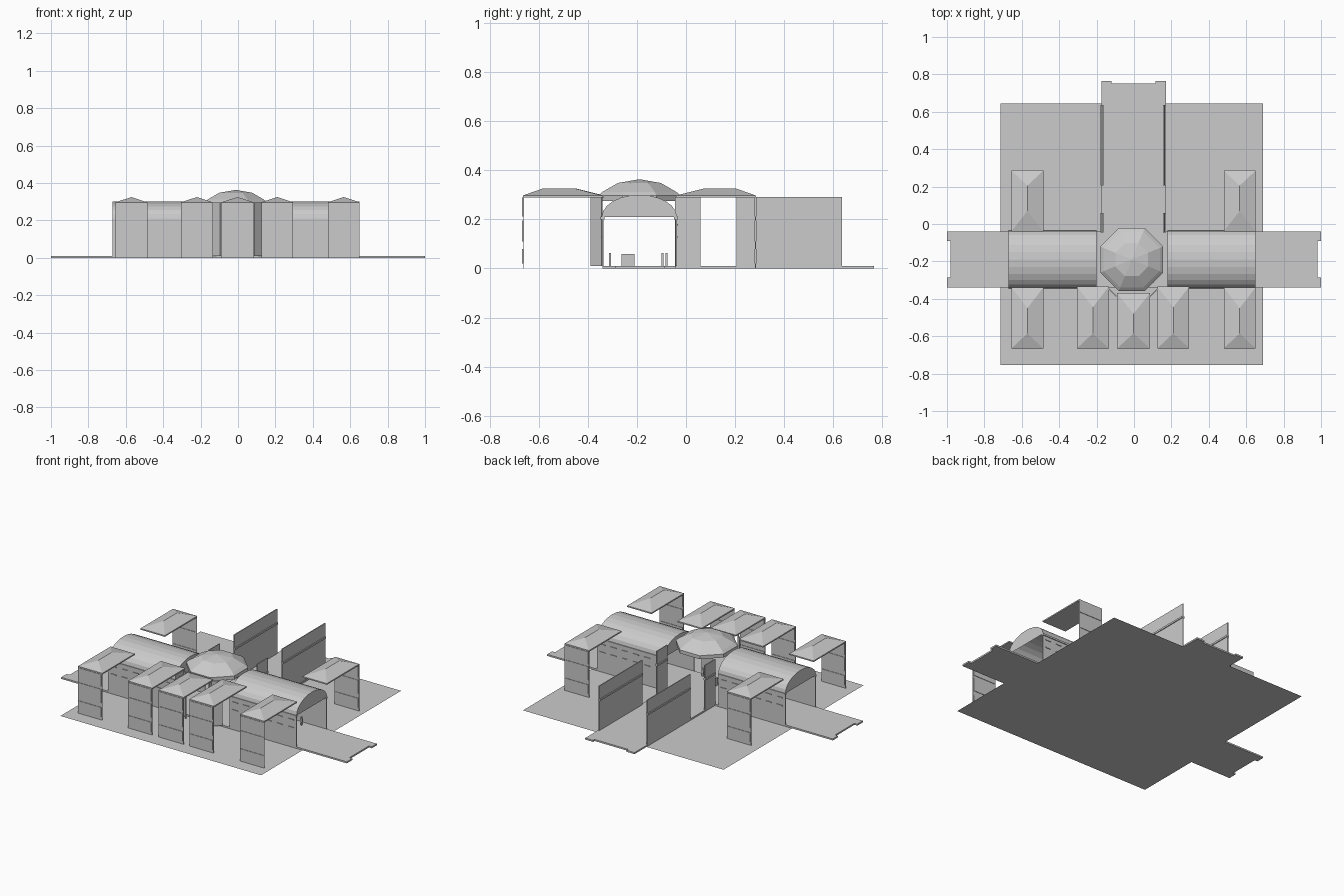
import bpy, bmesh, math

cube = bpy.data.objects.get("Cube")
if cube:
    bpy.data.objects.remove(cube, do_unlink=True)

stone = bpy.data.materials.new("plain_grey")
stone.use_nodes = True
GREY = (0.6, 0.6, 0.6, 1)
stone.diffuse_color = GREY
stone.node_tree.nodes["Principled BSDF"].inputs["Base Color"].default_value = GREY


def make(name, verts, faces):
    """Mesh object with consistent outward normals."""
    mesh = bpy.data.meshes.new(name)
    mesh.from_pydata(verts, [], faces)
    bm = bmesh.new()
    bm.from_mesh(mesh)
    bmesh.ops.recalc_face_normals(bm, faces=bm.faces)
    bm.to_mesh(mesh)
    bm.free()
    mesh.materials.append(stone)
    obj = bpy.data.objects.new(name, mesh)
    bpy.context.collection.objects.link(obj)
    return obj


def loft(name, rings, bottom=True, top=True):
    """Skin a stack of rings that share one point count."""
    n = len(rings[0])
    faces = [(k * n + i, k * n + (i + 1) % n, (k + 1) * n + (i + 1) % n, (k + 1) * n + i)
             for k in range(len(rings) - 1) for i in range(n)]
    if bottom:
        faces.append(tuple(range(n)))
    if top:
        faces.append(tuple(range((len(rings) - 1) * n, len(rings) * n)))
    return make(name, [p for r in rings for p in r], faces)


def box(name, x0, x1, y0, y1, z0, z1):
    return loft(name, [[(x0, y0, z), (x1, y0, z), (x1, y1, z), (x0, y1, z)] for z in (z0, z1)])


def prism(name, outline, z0, z1):
    return loft(name, [[(x, y, z) for x, y in outline] for z in (z0, z1)])


# Ground sheet and the cross-shaped walkway with notched ends
make("ground", [(-.715, -.755, 0), (.69, -.755, 0), (.69, .645, 0), (-.715, .645, 0)], [(0, 1, 2, 3)])
FRONT, BACK, PAVE = -.34, -.04, .01
prism("walkway", [
    (-1, FRONT), (1, FRONT), (1, -.285), (.98, -.285), (.98, -.09), (1, -.09), (1, BACK),
    (.17, BACK), (.17, .765), (.115, .765), (.115, .75), (-.12, .75), (-.12, .765),
    (-.175, .765), (-.175, BACK), (-1, BACK), (-1, -.09), (-.98, -.09), (-.98, -.285),
    (-1, -.285)], 0, PAVE)


# Barrel vaulted halls
def vault(name, x0, x1, steps=12):
    arc = [(-.19 + .153 * math.cos(math.pi * i / steps), .21 + .09 * math.sin(math.pi * i / steps))
           for i in range(steps + 1)]
    n = len(arc)
    verts = [(x, y, z) for x in (x0, x1) for y, z in arc]
    faces = [(i, i + 1, n + i + 1, n + i) for i in range(steps)]
    faces += [tuple(range(n)), tuple(range(n, 2 * n))]
    make(name, verts, faces)


for side, x0, x1 in (("right", -.67, -.2), ("left", .18, .65)):
    vault(side + "_hall_vault", x0, x1)
    for end, y, out in (("front", FRONT, -1), ("back", BACK, 1)):
        part = side + "_hall_" + end
        box(part + "_wall", x0, x1, y - .003, y + .003, PAVE, .2)
        box(part + "_cornice", x0, x1, y - .008, y + .008, .2, .211)
        # Shallow window plates and sills along the wall
        for i in range(6):
            cx = x0 + (i + .5) * (x1 - x0) / 6
            ya, yb = sorted((y + out * .003, y + out * .007))
            box(part + "_sill", cx - .02, cx + .02, ya, yb, .125, .13)
            box(part + "_lintel", cx - .02, cx + .02, ya, yb, .175, .18)


# Pavilions: a free-standing end wall under a hipped roof
def pavilion(name, x0, x1, y_wall, y_hall):
    s = 1 if y_hall > y_wall else -1
    cx = (x0 + x1) / 2
    ra, rb = y_wall + s * .08, y_hall - s * .11
    base = [(x0, y_wall), (x1, y_wall), (x1, y_hall), (x0, y_hall)]
    verts = [(x, y, z) for z in (.289, .297) for x, y in base]
    verts += [(cx, ra, .325), (cx, rb, .325)]
    make(name + "_roof", verts, [
        (0, 1, 2, 3), (0, 1, 5, 4), (1, 2, 6, 5), (2, 3, 7, 6), (3, 0, 4, 7),
        (4, 5, 8), (5, 6, 9, 8), (6, 7, 9), (7, 4, 8, 9)])
    ya, yb = sorted((y_wall, y_wall + s * .003))
    box(name + "_wall", x0, x1, ya, yb, 0, .29)
    # Three raised storey panels
    ya, yb = sorted((y_wall - s * .003, y_wall + s * .006))
    for z0, z1 in ((.02, .08), (.11, .195), (.212, .289)):
        box(name + "_panel", x0 + .005, x1 - .005, ya, yb, z0, z1)


for name, x0, x1, y_hall in (
        ("front_outer_right", -.655, -.485, FRONT), ("front_inner_right", -.305, -.135, -.335),
        ("front_middle", -.09, .085, -.37), ("front_inner_left", .125, .295, -.335),
        ("front_outer_left", .48, .65, FRONT)):
    pavilion(name + "_pavilion", x0, x1, -.665, y_hall)
for name, x0, x1 in (("back_right", -.655, -.485), ("back_left", .48, .65)):
    pavilion(name + "_pavilion", x0, x1, .285, BACK)

# Octagonal dome over the crossing
def octagon(r, z):
    r /= math.cos(math.pi / 8)
    return [(-.012 + r * math.cos(math.pi * (i + .5) / 4),
             -.19 + r * math.sin(math.pi * (i + .5) / 4), z) for i in range(8)]


loft("dome_drum", [octagon(.168, .275), octagon(.168, .297), octagon(.15, .312)], False, False)
loft("dome", [octagon(.15, .312), octagon(.088, .348), octagon(.002, .363)], False)

# Crossing walls: slanted at the front, straight at the back
for side, s in (("right", -1), ("left", 1)):
    prism(side + "_slanted_wall", [(s * .137 - .004, -.345), (s * .092 - .004, -.39),
                                   (s * .088 - .004, -.386), (s * .133 - .004, -.341)], PAVE, .295)
    wx = s * .168 - .004
    for part, y0, y1 in (("crossing", -.045, .06), ("avenue", .205, .635)):
        box(f"{side}_{part}_wall", wx - .003, wx + .003, y0, y1, PAVE, .292)
        box(f"{side}_{part}_ledge", wx - .008, wx + .008, y0, y1, .198, .209)

# Reception desk and visitors
box("reception_desk", -.04, .02, -.262, -.21, PAVE, .058)


def visitor(x, y):
    for part, w, z0, z1 in (("legs", .004, .01, .033), ("torso", .007, .033, .052),
                            ("head", .004, .053, .063)):
        box("visitor_" + part, x - w, x + w, y - .004, y + .004, z0, z1)


for x, y in ((-.45, -.31), (-.3, -.08), (.1, -.31), (.35, -.095), (.5, -.08)):
    visitor(x, y)
